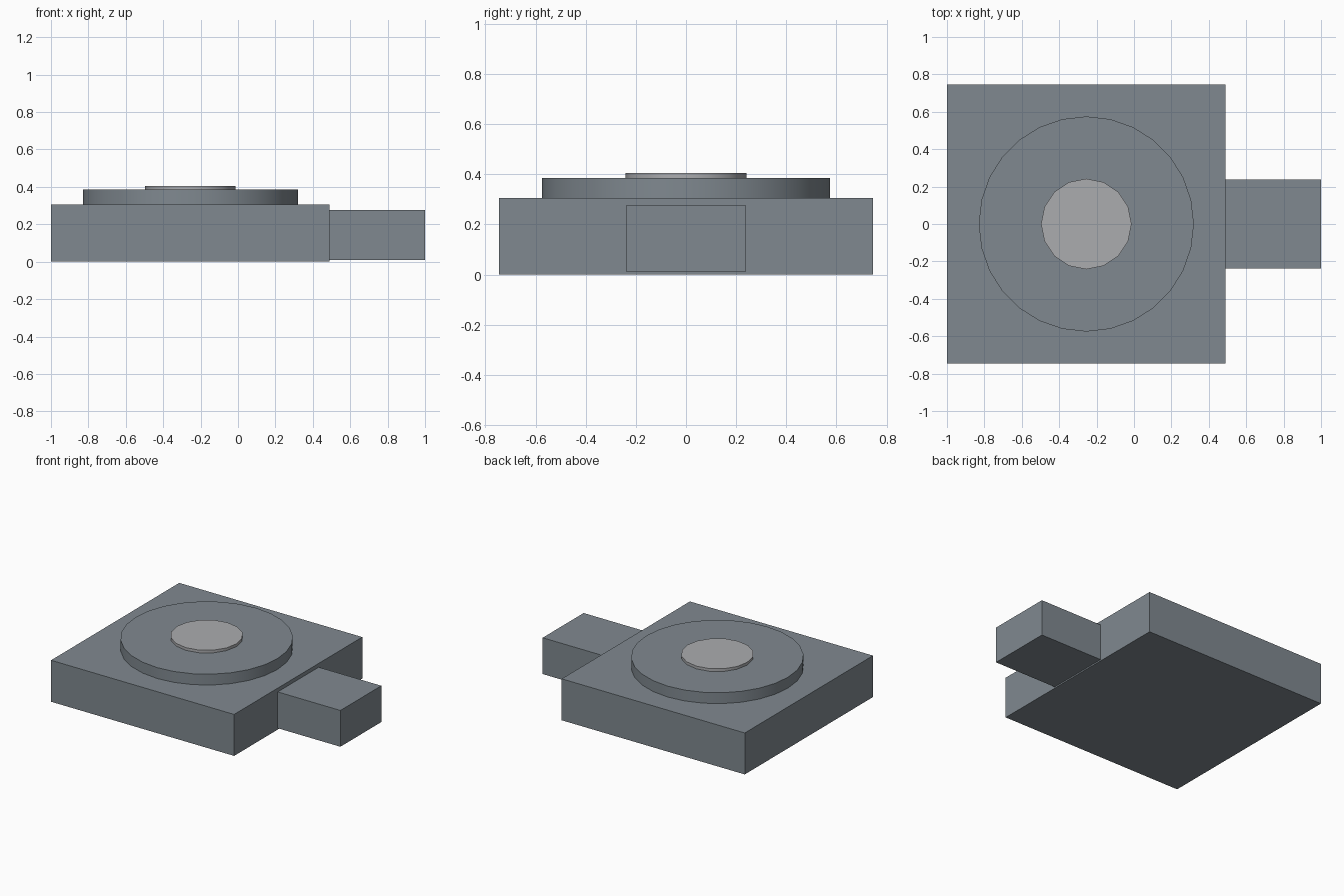
import bpy
import math

default = bpy.data.objects.get("Cube")
if default:
    bpy.data.objects.remove(default, do_unlink=True)


def material(name, color):
    mat = bpy.data.materials.new(name)
    mat.use_nodes = True
    mat.diffuse_color = (*color, 1)
    mat.node_tree.nodes["Principled BSDF"].inputs["Base Color"].default_value = (*color, 1)
    return mat


def box(name, x, y, z, mat):
    """Box between (min, max) pairs on each axis."""
    bpy.ops.mesh.primitive_cube_add(size=1, location=[sum(s) / 2 for s in (x, y, z)])
    obj = bpy.context.object
    obj.name = name
    obj.scale = [s[1] - s[0] for s in (x, y, z)]
    bpy.ops.object.transform_apply(location=False, rotation=False, scale=True)
    obj.data.materials.append(mat)


def disc(name, radius, z, sides, mat):
    """Upright cylinder over the middle of the base, smooth around its rim."""
    bpy.ops.mesh.primitive_cylinder_add(vertices=sides, radius=radius, depth=z[1] - z[0],
                                        location=(CENTER_X, 0, sum(z) / 2))
    obj = bpy.context.object
    obj.name = name
    obj.data.materials.append(mat)
    bpy.ops.object.shade_smooth_by_angle(angle=math.radians(40))


slate = material("slate grey", (0.216, 0.25, 0.279))
silver = material("light grey", (0.41, 0.415, 0.43))

CENTER_X = -0.255
HALF = 0.745

# Square base block and the side tab
box("base", (-1, CENTER_X + HALF), (-HALF, HALF), (0, 0.305), slate)
box("side_tab", (0.48, 1), (-0.238, 0.238), (0.01, 0.277), slate)

# Raised round plate with a button on it
disc("round_plate", 0.575, (0.3, 0.385), 28, slate)
disc("button", 0.242, (0.38, 0.405), 16, silver)
